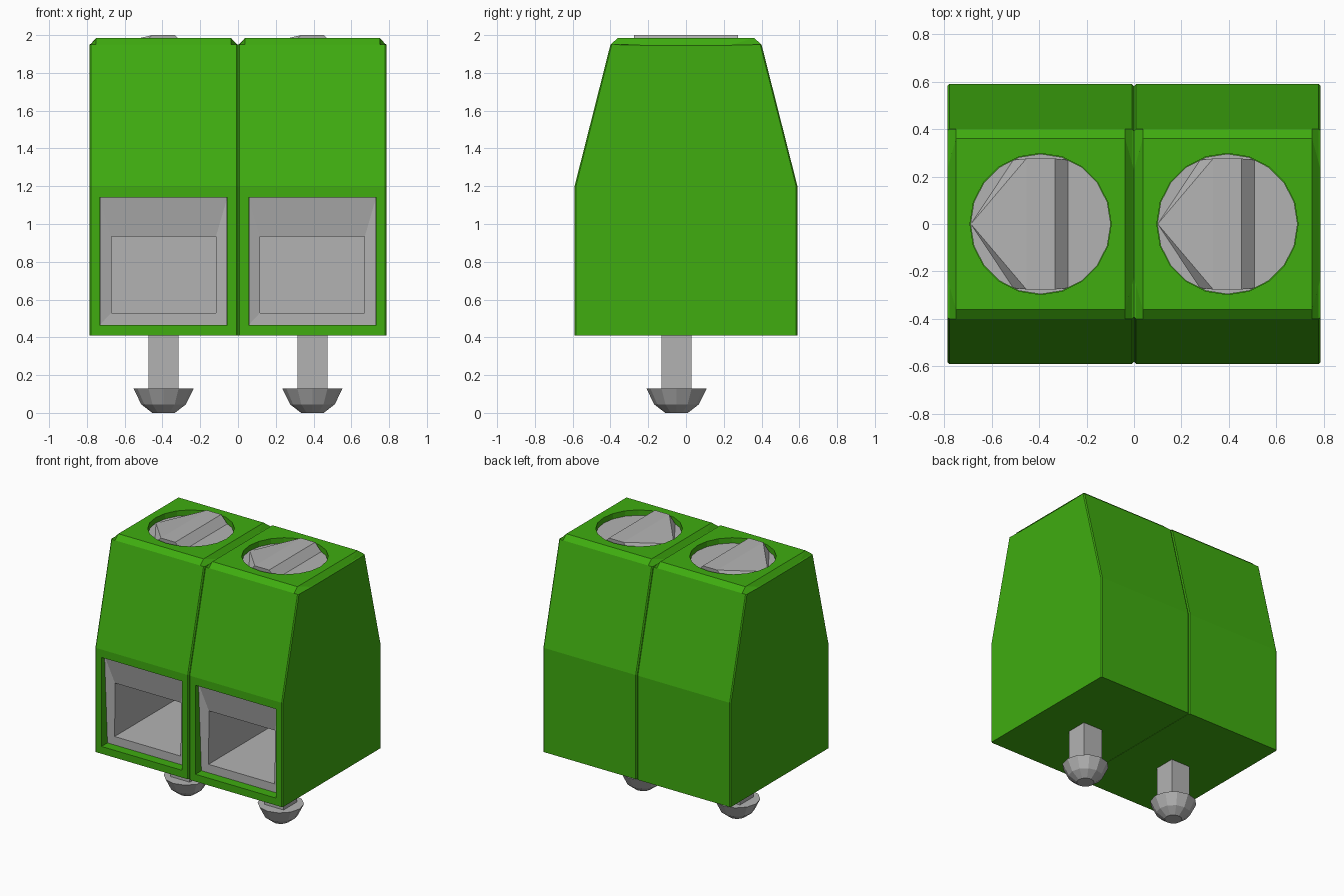
import bpy, bmesh, math
from mathutils import Matrix

cube = bpy.data.objects.get("Cube")
if cube:
    bpy.data.objects.remove(cube, do_unlink=True)


def material(name, rgb):
    m = bpy.data.materials.new(name)
    m.use_nodes = True
    m.diffuse_color = (*rgb, 1)
    b = m.node_tree.nodes["Principled BSDF"]
    b.inputs["Base Color"].default_value = (*rgb, 1)
    b.inputs["Roughness"].default_value = 0.6
    return m


GREEN = material("green plastic", (0.05, 0.415, 0.005))
GREY = material("grey metal", (0.45, 0.45, 0.45))


def make(name, bm, mat, normals=True):
    if normals:
        bmesh.ops.recalc_face_normals(bm, faces=bm.faces)
    me = bpy.data.meshes.new(name)
    bm.to_mesh(me)
    bm.free()
    me.materials.append(mat)
    ob = bpy.data.objects.new(name, me)
    bpy.context.collection.objects.link(ob)
    return ob


def loft(bm, rings, caps=True):
    """Join rings of points with quads, optionally closing both ends."""
    vs = [[bm.verts.new(p) for p in r] for r in rings]
    n = len(vs[0])
    for a, b in zip(vs, vs[1:]):
        for i in range(n):
            bm.faces.new((a[i], a[(i + 1) % n], b[(i + 1) % n], b[i]))
    if caps:
        bm.faces.new(vs[0])
        bm.faces.new(vs[-1])
    return vs


def box(bm, lo, hi):
    size = [h - l for l, h in zip(lo, hi)]
    mid = [(h + l) / 2 for l, h in zip(lo, hi)]
    bmesh.ops.create_cube(bm, size=1, matrix=Matrix.LocRotScale(mid, None, size))


def circle(cx, cy, z, r, n):
    return [(cx + r * math.cos(2 * math.pi * i / n), cy + r * math.sin(2 * math.pi * i / n), z)
            for i in range(n)]


def section(x, inset, top_y, top_z):
    """Housing cross-section at x, symmetric front to back."""
    half = [(0.59 - inset, 0.41), (0.59 - inset, 1.2), (0.4 - inset, 1.95), (top_y, top_z)]
    return [(x, -y, z) for y, z in half] + [(x, y, z) for y, z in reversed(half)]


def cut(ob, cutter):
    mod = ob.modifiers.new("cut", 'BOOLEAN')
    mod.operation = 'DIFFERENCE'
    mod.solver = 'EXACT'
    mod.object = cutter
    bpy.context.view_layer.objects.active = ob
    bpy.ops.object.modifier_apply(modifier=mod.name)
    bpy.data.objects.remove(cutter, do_unlink=True)


def rect(cx, hw, y_low, y_high, z0, z1):
    return [(cx - hw, y_low, z0), (cx + hw, y_low, z0), (cx + hw, y_high, z1), (cx - hw, y_high, z1)]


for side, cx in (("right", -0.394), ("left", 0.394)):
    # housing block with chamfered top and softened side edges
    w = 0.393
    bm = bmesh.new()
    loft(bm, [section(cx - w, 0.007, 0.23, 1.946), section(cx - w + 0.008, 0, 0.26, 1.954),
              section(cx - w + 0.036, 0, 0.36, 1.985), section(cx + w - 0.036, 0, 0.36, 1.985),
              section(cx + w - 0.008, 0, 0.26, 1.954), section(cx + w, 0.007, 0.23, 1.946)])
    housing = make(side + "_housing", bm, GREEN)

    # round screw well and wire opening
    bm = bmesh.new()
    loft(bm, [circle(cx, 0, 1.92, 0.298, 20), circle(cx, 0, 2.1, 0.298, 20)])
    cut(housing, make("well_cutter", bm, GREEN))
    bm = bmesh.new()
    box(bm, (cx - 0.338, -0.7, 0.465), (cx + 0.338, 0.42, 1.14))
    cut(housing, make("window_cutter", bm, GREEN))

    # metal wire clamp: recessed frame, sloped lip and deep pocket
    bm = bmesh.new()
    vs = loft(bm, [rect(cx, 0.337, -0.52, -0.555, 0.466, 1.139),
                   rect(cx, 0.277, -0.52, -0.515, 0.53, 0.933),
                   rect(cx, 0.277, 0.4, 0.4, 0.53, 0.933)], caps=False)
    bm.faces.new(vs[-1])
    clamp = make(side + "_wire_clamp", bm, GREY)

    # screw head: disc with a raised bar that tapers to a point on one side
    bm = bmesh.new()
    loft(bm, [circle(cx, 0, 1.915, 0.296, 20), circle(cx, 0, 1.945, 0.296, 20)])
    make(side + "_screw_head", bm, GREY)
    bm = bmesh.new()
    tip = bm.verts.new((cx - 0.294, 0, 1.945))
    low_l, low_r, top_l, top_r = (
        [bm.verts.new((cx + x, s * y, z)) for s in (-1, 1)]
        for x, y, z in ((-0.115, 0.27, 1.945), (0.115, 0.27, 1.945),
                        (-0.06, 0.276, 2.0), (0.06, 0.276, 2.0)))
    bm.faces.new((top_l[0], top_r[0], top_r[1], top_l[1]))
    bm.faces.new((top_r[0], low_r[0], low_r[1], top_r[1]))
    bm.faces.new((tip, top_l[0], top_l[1]))
    for i in (0, 1):
        bm.faces.new((tip, low_l[i], top_l[i]))
        bm.faces.new((low_l[i], low_r[i], top_r[i], top_l[i]))
    bm.faces.new((tip, low_l[0], low_r[0], low_r[1], low_l[1]))
    make(side + "_screw_bar", bm, GREY)

    # square pin with a rounded solder tip
    py = -0.05
    bm = bmesh.new()
    box(bm, (cx - 0.08, py - 0.08, 0.1), (cx + 0.08, py + 0.08, 0.43))
    make(side + "_pin", bm, GREY)
    bm = bmesh.new()
    loft(bm, [circle(cx, py, z, r, 12) for z, r in ((0, 0.06), (0.045, 0.118), (0.13, 0.16))])
    make(side + "_pin_tip", bm, GREY)
